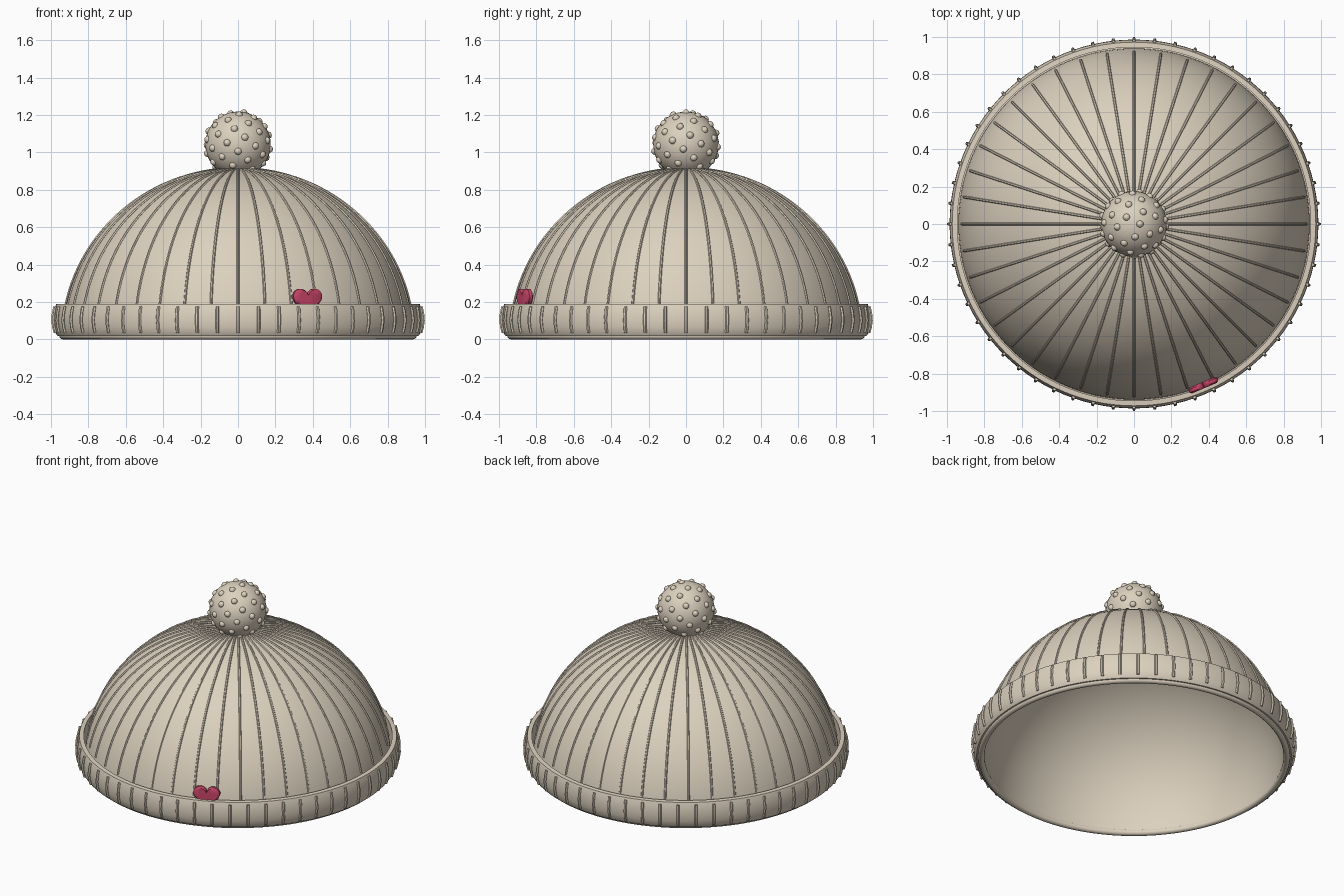
import bpy, bmesh, math
from mathutils import Vector, Matrix

if "Cube" in bpy.data.objects:
    bpy.data.objects.remove(bpy.data.objects["Cube"])


def material(name, rgb):
    m = bpy.data.materials.new(name)
    m.diffuse_color = (*rgb, 1)
    m.use_nodes = True
    m.node_tree.nodes["Principled BSDF"].inputs["Base Color"].default_value = m.diffuse_color
    return m


WOOL = material("cream wool", (0.72, 0.64, 0.52))
PINK = material("raspberry pink", (0.58, 0.06, 0.14))


def finish(obj, mat):
    obj.data.materials.clear()
    obj.data.materials.append(mat)
    bpy.ops.object.select_all(action='DESELECT')
    obj.select_set(True)
    bpy.context.view_layer.objects.active = obj
    bpy.ops.object.shade_smooth_by_angle(angle=math.radians(40))
    return obj


def from_bmesh(name, bm, mat):
    bmesh.ops.recalc_face_normals(bm, faces=bm.faces)
    me = bpy.data.meshes.new(name)
    bm.to_mesh(me)
    bm.free()
    obj = bpy.data.objects.new(name, me)
    bpy.context.collection.objects.link(obj)
    return finish(obj, mat)


def lathe(name, profile, mat, closed=False, steps=112):
    bm = bmesh.new()
    verts = [bm.verts.new((r, 0, z)) for r, z in profile]
    pairs = list(zip(verts, verts[1:])) + ([(verts[-1], verts[0])] if closed else [])
    edges = [bm.edges.new(p) for p in pairs]
    bmesh.ops.spin(bm, geom=verts + edges, cent=(0, 0, 0), axis=(0, 0, 1),
                   angle=math.tau, steps=steps)
    bmesh.ops.remove_doubles(bm, verts=bm.verts, dist=1e-5)
    return from_bmesh(name, bm, mat)


def ribs(name, path, count, radius, mat):
    """Thin raised cords: an (r, z) path repeated around the z axis."""
    cu = bpy.data.curves.new(name, 'CURVE')
    cu.dimensions = '3D'
    cu.bevel_depth = radius
    cu.bevel_resolution = 1
    cu.use_fill_caps = True
    for i in range(count):
        a = math.tau * i / count
        sp = cu.splines.new('POLY')
        sp.points.add(len(path) - 1)
        for p, (r, z) in zip(sp.points, path):
            p.co = (r * math.cos(a), r * math.sin(a), z, 1)
    obj = bpy.data.objects.new(name, cu)
    bpy.context.collection.objects.link(obj)
    bpy.ops.object.select_all(action='DESELECT')
    obj.select_set(True)
    bpy.context.view_layer.objects.active = obj
    bpy.ops.object.convert(target='MESH')
    return finish(bpy.context.object, mat)


def arc(a, c, t0, t1, n):
    return [(a * math.cos(t0 + (t1 - t0) * i / n), c * math.sin(t0 + (t1 - t0) * i / n))
            for i in range(n + 1)]


# Dome shell, outer and inner skin
HALF = math.pi / 2
outer = arc(0.94, 0.915, 0.02, HALF, 32)
inner = arc(0.92, 0.86, HALF, 0.02, 32)
lathe("dome", outer + inner, WOOL, closed=True)

# Rolled edge at the opening
lathe("opening_edge", [(0.936 + 0.02 * math.cos(t * math.tau / 12),
                        0.02 + 0.02 * math.sin(t * math.tau / 12)) for t in range(12)],
      WOOL, closed=True)

# Cords running up the dome
ribs("dome_ribs", arc(0.941, 0.916, 0.2, 1.5, 28), 40, 0.007, WOOL)

# Folded band standing slightly off the dome
band = [(0.945, 0.018), (0.965, 0.018), (0.976, 0.035), (0.983, 0.065), (0.986, 0.1),
        (0.984, 0.135), (0.979, 0.165), (0.972, 0.188), (0.945, 0.19)]
lathe("band", band, WOOL, closed=True)

# Short cords on the band
ribs("band_ribs", [(0.978, 0.036), (0.986, 0.065), (0.991, 0.1), (0.988, 0.135), (0.98, 0.175)],
     56, 0.009, WOOL)

# Pompom ball
CENTRE = Vector((0, 0, 1.043))
bm = bmesh.new()
bmesh.ops.create_uvsphere(bm, u_segments=40, v_segments=24, radius=0.175,
                          matrix=Matrix.Translation(CENTRE))
from_bmesh("pompom", bm, WOOL)

# Pompom knots spread in a golden spiral
bm = bmesh.new()
N = 60
for i in range(N):
    z = 1 - 2 * (i + 0.5) / N
    a = i * math.pi * (3 - math.sqrt(5))
    s = math.sqrt(1 - z * z)
    d = Vector((s * math.cos(a), s * math.sin(a), z))
    bmesh.ops.create_icosphere(bm, subdivisions=2, radius=0.02,
                               matrix=Matrix.Translation(CENTRE + d * 0.17))
from_bmesh("pompom_knots", bm, WOOL)

# Heart tucked behind the band
bm = bmesh.new()
k = 0.0052
ring = []
for i in range(48):
    t = math.tau * (i + 0.5) / 48
    x = 16 * math.sin(t) ** 3
    z = 13 * math.cos(t) - 5 * math.cos(2 * t) - 2 * math.cos(3 * t) - math.cos(4 * t)
    ring.append((x * k, z * k))
layers = []
for y, s in ((-0.017, 0.86), (-0.009, 1), (0.009, 1), (0.017, 0.86)):
    layers.append([bm.verts.new((x * s, y, z * s)) for x, z in ring])
for lo, hi in zip(layers, layers[1:]):
    for i in range(48):
        j = (i + 1) % 48
        bm.faces.new((lo[i], lo[j], hi[j], hi[i]))
bm.faces.new(layers[0])
bm.faces.new(layers[-1])
heart = from_bmesh("heart", bm, PINK)
heart.location = (0.37, -0.862, 0.209)
heart.rotation_euler = (0, 0, math.radians(23))
